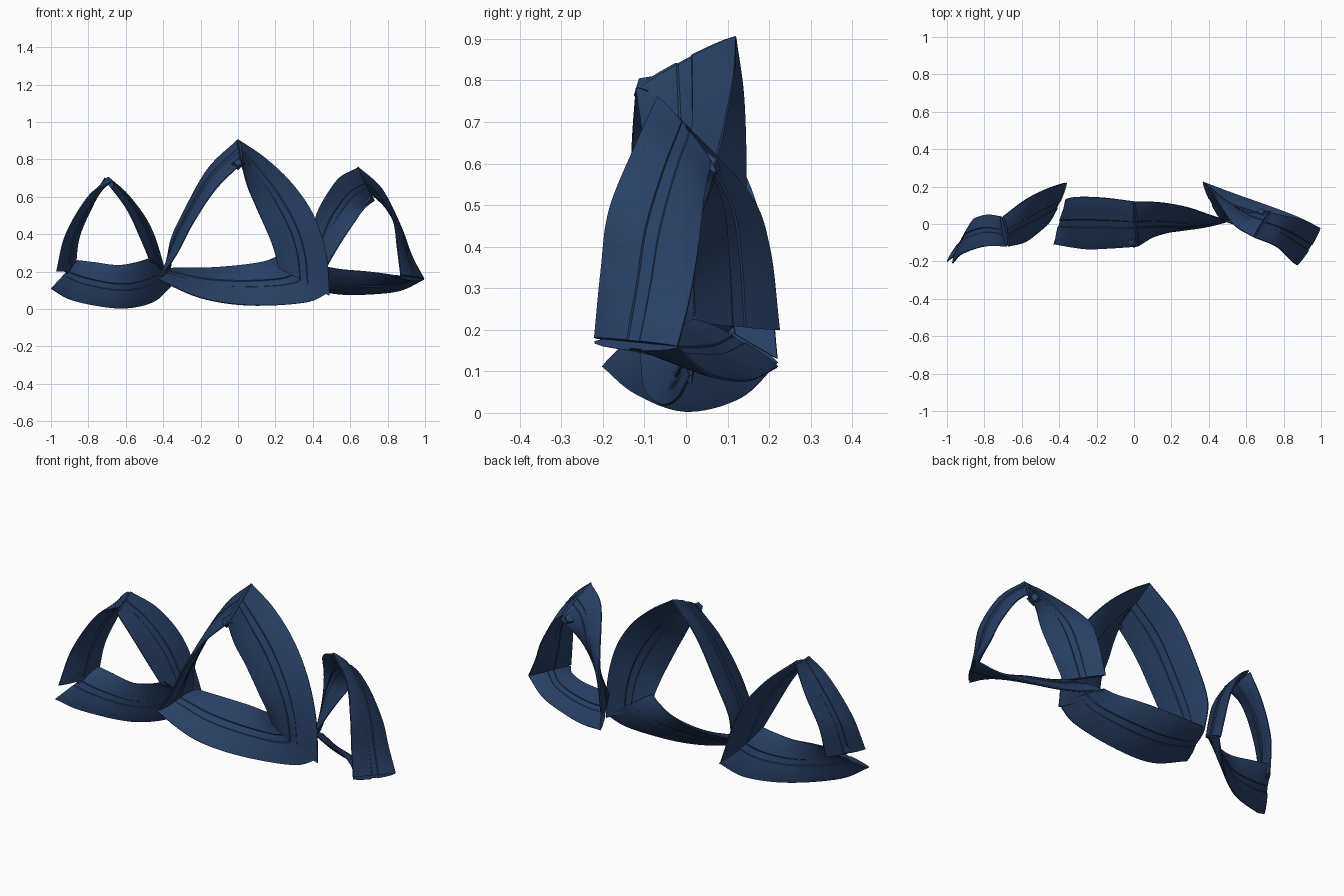
import bpy, bmesh, math
from mathutils import Vector

if "Cube" in bpy.data.objects:
    bpy.data.objects.remove(bpy.data.objects["Cube"])

mat = bpy.data.materials.new("navy_cloth")
mat.diffuse_color = (0.022, 0.05, 0.125, 1)
mat.use_nodes = True
mat.node_tree.nodes["Principled BSDF"].inputs["Base Color"].default_value = mat.diffuse_color

# half cross-section of the band: (position across, half thickness), shallow groove in the middle
PROFILE = [(0, .003), (.1, .009), (.25, .013), (.42, .015), (.435, .011), (.565, .011),
           (.58, .015), (.75, .013), (.9, .009), (1, .003)]
STEPS = 8


def curve(points):
    """Smooth curve through the given points."""
    p = [Vector(q) for q in points]
    p = [2 * p[0] - p[1]] + p + [2 * p[-1] - p[-2]]
    out = []
    for i in range(1, len(p) - 2):
        a, b, c, d = p[i - 1:i + 3]
        for k in range(STEPS):
            t = k / STEPS
            out.append(.5 * (2 * b + (c - a) * t + (2 * a - 5 * b + 4 * c - d) * t * t
                             + (3 * b - a - 3 * c + d) * t ** 3))
    return out + [p[-2]]


def finish(name, bm):
    bmesh.ops.recalc_face_normals(bm, faces=bm.faces)
    me = bpy.data.meshes.new(name)
    bm.to_mesh(me)
    bm.free()
    me.materials.append(mat)
    ob = bpy.data.objects.new(name, me)
    bpy.context.collection.objects.link(ob)
    bpy.ops.object.select_all(action='DESELECT')
    ob.select_set(True)
    bpy.context.view_layer.objects.active = ob
    bpy.ops.object.shade_smooth_by_angle(angle=math.radians(30))


def band(name, edge_a, edge_b):
    """Thin solid ribbon between two edge curves."""
    A, B = curve(edge_a), curve(edge_b)
    n = len(A)
    bm = bmesh.new()
    rings = []
    for i in range(n):
        j, k = max(i - 1, 0), min(i + 1, n - 1)
        along = (A[k] + B[k]) - (A[j] + B[j])
        nor = along.cross(B[i] - A[i]).normalized()
        ring = [A[i].lerp(B[i], t) + nor * h for t, h in PROFILE]
        ring += [A[i].lerp(B[i], t) - nor * h for t, h in reversed(PROFILE)]
        rings.append([bm.verts.new(v) for v in ring])
    m = len(rings[0])
    for r, s in zip(rings, rings[1:]):
        for q in range(m):
            bm.faces.new((r[q], r[(q + 1) % m], s[(q + 1) % m], s[q]))
    bm.faces.new(rings[0])
    bm.faces.new(rings[-1])
    finish(name, bm)


def knot(name, loc, normal, r=.036):
    """Small diamond tab where the band ends meet."""
    bm = bmesh.new()
    bmesh.ops.create_cone(bm, cap_ends=True, segments=4, radius1=r, radius2=r * .6, depth=.03)
    rot = Vector(normal).to_track_quat('Z', 'Y')
    for v in bm.verts:
        v.co = rot @ v.co + Vector(loc)
    finish(name, bm)


# centre triangle
band("centre_right_bar",
     [(0, .12, .905), (.14, .115, .81), (.28, .09, .68), (.40, .05, .51), (.47, .025, .30), (.49, .01, .07)],
     [(.02, -.12, .775), (.05, -.10, .66), (.10, -.07, .54), (.17, -.045, .38), (.20, -.02, .29), (.215, 0, .22)])
band("centre_bottom_bar",
     [(.49, .01, .09), (.36, -.02, .035), (.06, -.06, .02), (-.2, -.10, .06), (-.43, -.11, .16)],
     [(.205, .01, .28), (.14, .04, .255), (.02, .09, .235), (-.16, .12, .22), (-.34, .12, .22)])
band("centre_left_bar",
     [(-.42, -.11, .17), (-.33, -.125, .29), (-.24, -.135, .46), (-.12, -.13, .64), (.02, -.12, .78)],
     [(-.36, .11, .22), (-.36, .135, .36), (-.29, .145, .52), (-.16, .14, .75), (0, .12, .905)])
knot("centre_tab", (0, -.105, .78), (0, -1, .3))

# left triangle
band("left_triangle_left_bar",
     [(-.97, -.21, .20), (-.92, -.16, .40), (-.80, -.12, .60), (-.68, -.12, .68)],
     [(-.87, .0, .21), (-.85, .03, .38), (-.78, .05, .55), (-.71, .04, .70)])
band("left_triangle_right_bar",
     [(-.67, -.12, .65), (-.59, -.10, .53), (-.53, -.06, .40), (-.47, -.01, .26)],
     [(-.70, .04, .705), (-.58, .13, .60), (-.46, .19, .42), (-.37, .22, .13)])
band("left_triangle_bottom_bar",
     [(-1, -.2, .11), (-.88, -.12, .045), (-.64, 0, .003), (-.46, .13, .035), (-.36, .22, .12)],
     [(-.86, -.01, .26), (-.77, -.02, .25), (-.64, -.03, .235), (-.54, -.02, .25), (-.46, 0, .275)])
knot("left_triangle_tab", (-.92, -.11, .225), (-.7, .5, .1))

# right triangle
band("right_triangle_right_bar",
     [(.87, -.22, .18), (.85, -.205, .34), (.83, -.185, .49), (.76, -.12, .65), (.64, -.07, .76)],
     [(.995, -.02, .16), (.93, .01, .28), (.88, .03, .40), (.80, .045, .53), (.73, .06, .60)])
band("right_triangle_left_bar",
     [(.64, -.07, .755), (.53, 0, .69), (.43, .15, .53), (.40, .20, .40), (.37, .225, .20)],
     [(.73, .07, .58), (.68, .06, .54), (.62, .03, .46), (.54, .02, .34), (.47, .02, .22)])
band("right_triangle_bottom_bar",
     [(.87, -.22, .17), (.80, -.13, .185), (.68, -.05, .20), (.56, -.01, .21), (.47, .02, .225)],
     [(.995, -.02, .16), (.87, .04, .10), (.71, .10, .08), (.54, .16, .08), (.38, .22, .11)])
knot("right_triangle_tab", (.69, .06, .59), (.5, .8, -.1))
